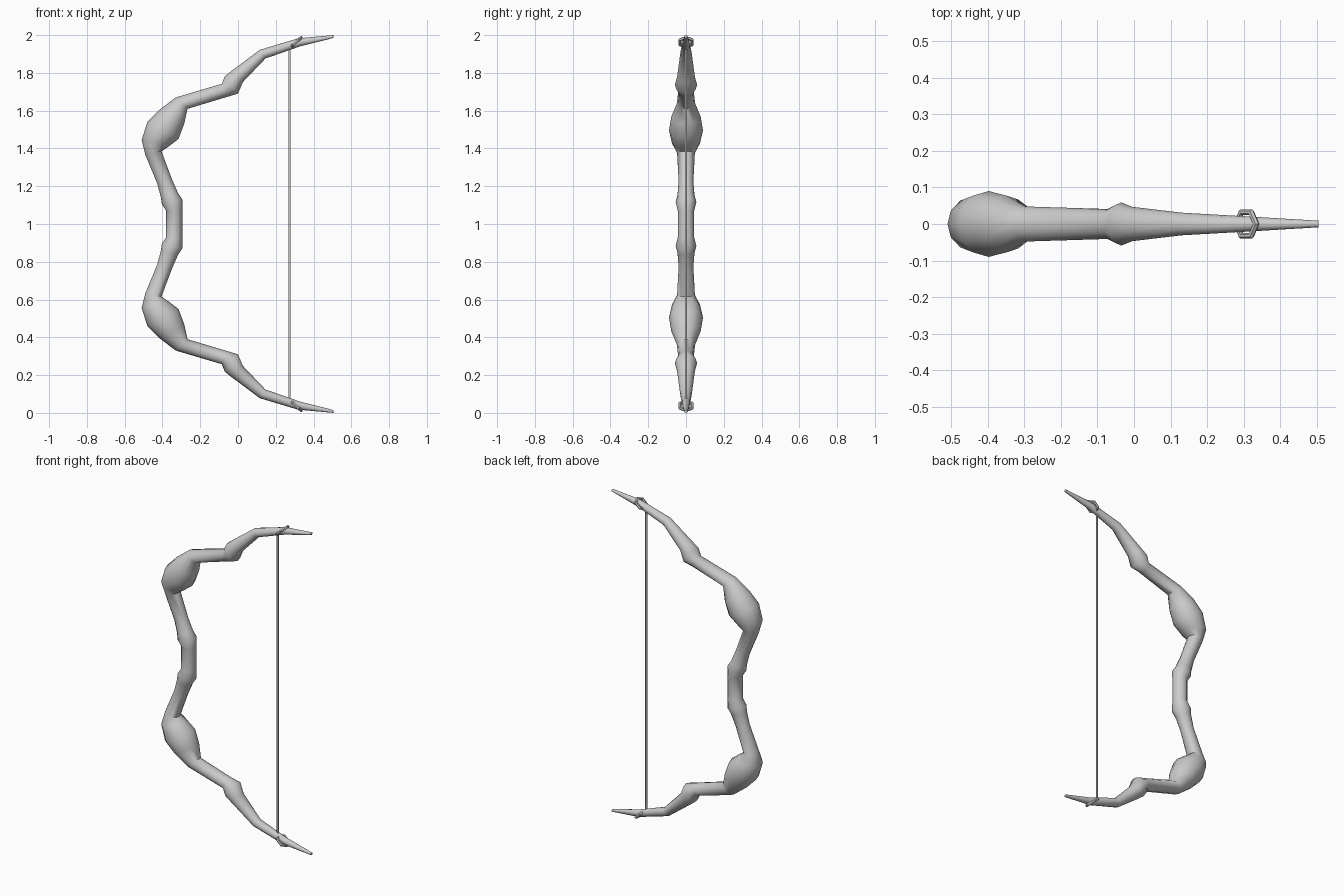
import bpy, bmesh, math
from mathutils import Vector, Matrix

if "Cube" in bpy.data.objects:
    bpy.data.objects.remove(bpy.data.objects["Cube"])

SIDES = 12

# Upper limb sections: outer x, outer z, inner x, inner z, half width in y
SECTIONS = [
    (-0.38, 1.07, -0.295, 1.07, 0.043),
    (-0.403, 1.105, -0.295, 1.13, 0.055),
    (-0.408, 1.14, -0.318, 1.165, 0.045),
    (-0.428, 1.215, -0.35, 1.238, 0.039),
    (-0.49, 1.365, -0.405, 1.385, 0.047),
    (-0.51, 1.445, -0.37, 1.408, 0.074),
    (-0.48, 1.54, -0.315, 1.45, 0.09),
    (-0.415, 1.605, -0.285, 1.53, 0.078),
    (-0.33, 1.67, -0.267, 1.61, 0.048),
    (-0.086, 1.742, -0.06, 1.672, 0.041),
    (-0.07, 1.782, 0.0, 1.69, 0.059),
    (-0.035, 1.81, 0.025, 1.75, 0.047),
    (0.115, 1.922, 0.145, 1.876, 0.031),
    (0.318, 1.983, 0.328, 1.94, 0.02),
    (0.505, 2.0, 0.505, 1.985, 0.009),
]


def finish(bm, name, angle):
    bmesh.ops.recalc_face_normals(bm, faces=bm.faces)
    me = bpy.data.meshes.new(name)
    bm.to_mesh(me)
    bm.free()
    ob = bpy.data.objects.new(name, me)
    bpy.context.collection.objects.link(ob)
    bpy.ops.object.select_all(action='DESELECT')
    ob.select_set(True)
    bpy.context.view_layer.objects.active = ob
    bpy.ops.object.shade_smooth_by_angle(angle=math.radians(angle))
    return ob


def bridge(bm, rings, closed=False):
    n = len(rings[0])
    pairs = list(zip(rings, rings[1:]))
    if closed:
        pairs.append((rings[-1], rings[0]))
    for a, b in pairs:
        for i in range(n):
            j = (i + 1) % n
            bm.faces.new((a[i], a[j], b[j], b[i]))


# Bow body: mirrored sections lofted from the lower tip to the upper tip
lower = [(ox, 2 - oz, ix, 2 - iz, w) for ox, oz, ix, iz, w in reversed(SECTIONS)]
bm = bmesh.new()
rings = []
for ox, oz, ix, iz, w in lower + SECTIONS:
    outer, inner = Vector((ox, 0, oz)), Vector((ix, 0, iz))
    mid, half = (outer + inner) / 2, (outer - inner) / 2
    ring = []
    for k in range(SIDES):
        a = 2 * math.pi * k / SIDES
        ring.append(bm.verts.new(mid + half * math.cos(a) + Vector((0, w * math.sin(a), 0))))
    rings.append(ring)
bridge(bm, rings)
bm.faces.new(rings[0])
bm.faces.new(rings[-1])
finish(bm, "bow_body", 50)


# String loops: tilted six-sided rings around the limb tips
def string_loop(name, flip):
    bm = bmesh.new()
    tilt = Matrix.Rotation(math.radians(-43), 4, 'Y')
    rings = []
    for i in range(6):
        a = math.pi / 3 * i
        ring = []
        for k in range(6):
            b = math.pi / 3 * k
            r = 0.037 + 0.009 * math.cos(b)
            p = tilt @ Vector((r * math.cos(a), r * math.sin(a), 0.009 * math.sin(b)))
            p += Vector((0.307, 0, 1.962))
            if flip:
                p.z = 2 - p.z
            ring.append(bm.verts.new(p))
        rings.append(ring)
    bridge(bm, rings, True)
    finish(bm, name, 40)


string_loop("upper_string_loop", False)
string_loop("lower_string_loop", True)

# Bow string
bm = bmesh.new()
bmesh.ops.create_cone(bm, cap_ends=True, segments=6, radius1=0.006, radius2=0.006,
                      depth=1.87, matrix=Matrix.Translation((0.273, 0, 1)))
finish(bm, "bow_string", 65)
